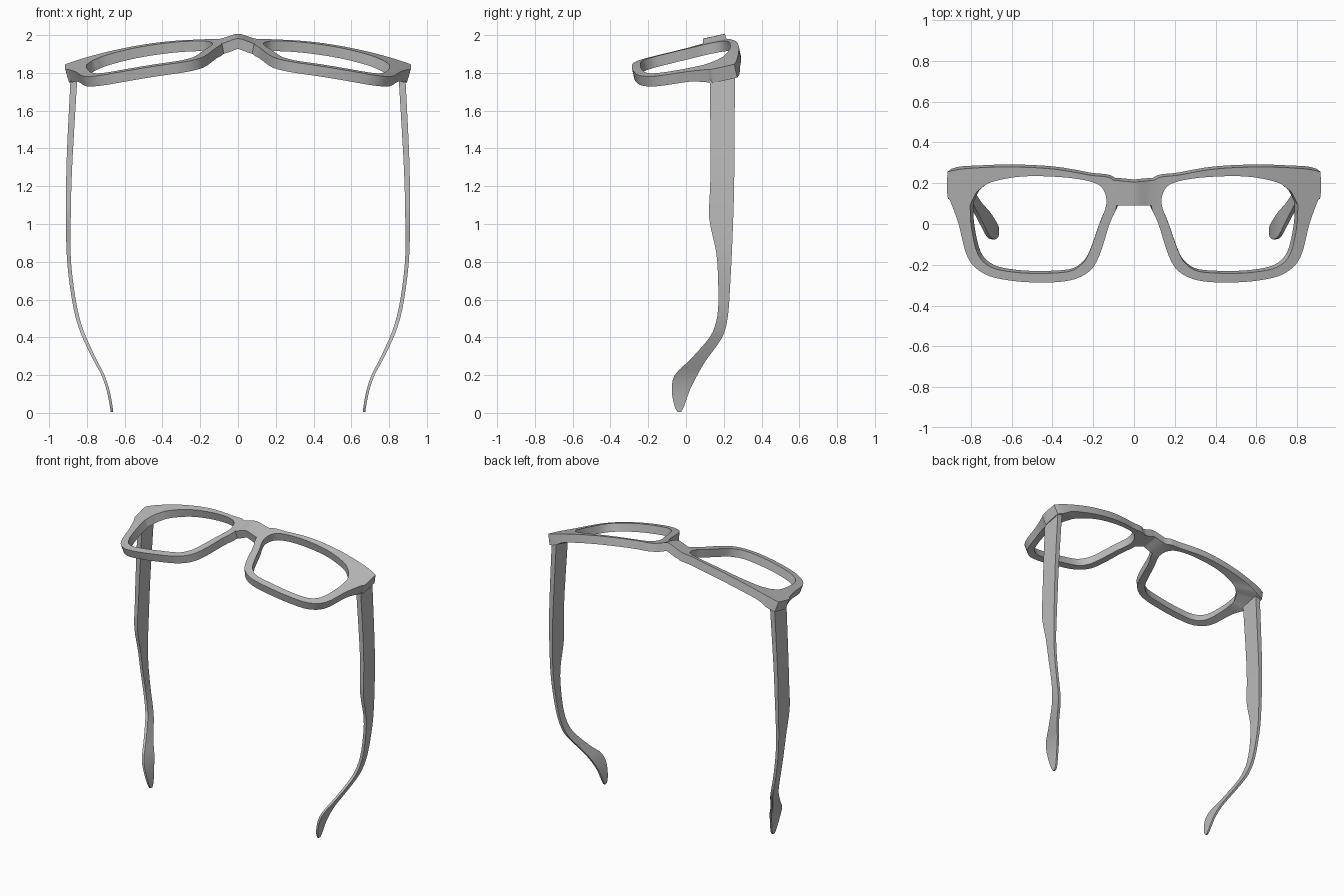
import bpy
import bmesh
from mathutils import Vector
from math import exp

if "Cube" in bpy.data.objects:
    bpy.data.objects.remove(bpy.data.objects["Cube"], do_unlink=True)

grey = bpy.data.materials.new("plain_grey")
grey.use_nodes = True
colour = (0.5, 0.5, 0.5, 1)
grey.diffuse_color = colour
grey.node_tree.nodes["Principled BSDF"].inputs["Base Color"].default_value = colour


def spline(points, steps, closed):
    """Smooth curve through points of any dimension."""
    pts = [Vector(p) for p in points]
    n = len(pts)

    def at(i):
        return pts[i % n] if closed else pts[max(0, min(n - 1, i))]
    out = []
    for i in range(n if closed else n - 1):
        a, b, c, d = (at(i + k) for k in (-1, 0, 1, 2))
        for s in range(steps):
            t = s / steps
            out.append(b + 0.5 * t * (c - a + t * (2 * a - 5 * b + 4 * c - d
                       + t * (3 * (b - c) + d - a))))
    if not closed:
        out.append(pts[-1])
    return out


def make_object(name, bm):
    mesh = bpy.data.meshes.new(name)
    bm.to_mesh(mesh)
    bm.free()
    mesh.materials.append(grey)
    ob = bpy.data.objects.new(name, mesh)
    bpy.context.collection.objects.link(ob)
    bpy.ops.object.select_all(action="DESELECT")
    ob.select_set(True)
    bpy.context.view_layer.objects.active = ob
    return ob


def surface(x, y):
    """Curved, tilted face of the frame with a raised bridge."""
    z = 1.98 + 0.22 * (y - 0.22) - 0.17 * x * x + 0.03 * exp(-(x / 0.065) ** 2)
    return Vector((x, y, z))


# Rim: outer x, y and lens opening x, y, running round one eye
rim = [
    (.10, .215, .155, .175), (.22, .24, .22, .21), (.40, .27, .36, .23),
    (.62, .28, .55, .233), (.82, .272, .70, .205), (.905, .258, .755, .17),
    (.915, .242, .775, .15), (.915, .14, .80, .10), (.90, .11, .803, .08),
    (.86, 0, .797, -.02), (.815, -.165, .765, -.15), (.733, -.245, .70, -.212),
    (.61, -.277, .59, -.236), (.46, -.287, .46, -.242), (.315, -.277, .32, -.233),
    (.22, -.233, .255, -.195), (.17, -.155, .22, -.14), (.12, 0, .17, 0),
    (.085, .09, .135, .10),
]
STEPS = 4
ring = spline(rim, STEPS, True)
bm = bmesh.new()
outer = [bm.verts.new(surface(p[0], p[1])) for p in ring]
inner = [bm.verts.new(surface(p[2], p[3])) for p in ring]
count = len(ring)
for i in range(count):
    j = (i + 1) % count
    bm.faces.new((outer[i], outer[j], inner[j], inner[i]))

# Bridge: columns from the nose side of the rim to the centre line
side = [outer[i % count] for i in range(count - STEPS, count + 1)]
previous = side
for k in range(1, 6):
    f = k / 5
    column = []
    for r, v in enumerate(side):
        mid_y = 0.09 + 0.115 * r / STEPS
        column.append(bm.verts.new(surface(v.co.x * (1 - f), v.co.y + (mid_y - v.co.y) * f)))
    for r in range(STEPS):
        bm.faces.new((previous[r], previous[r + 1], column[r + 1], column[r]))
    previous = column
bm.normal_update()
bmesh.ops.reverse_faces(bm, faces=[f for f in bm.faces if f.normal.z < 0])
frame = make_object("front_frame", bm)

# Thicker end pieces where the arms join
group = frame.vertex_groups.new(name="thickness")
for v in frame.data.vertices:
    at_end = min(1, max(0, (v.co.x - 0.80) / 0.06)) * min(1, max(0, (v.co.y - 0.02) / 0.1))
    group.add([v.index], 0.75 + 0.25 * at_end, "REPLACE")
mirror = frame.modifiers.new("mirror", "MIRROR")
mirror.merge_threshold = 0.001
solid = frame.modifiers.new("solid", "SOLIDIFY")
solid.thickness = 0.075
solid.offset = -1
solid.vertex_group = group.name
bpy.ops.object.convert(target="MESH")
bpy.ops.object.shade_smooth_by_angle(angle=0.6)

# Arms: height, centre x, thickness, front y, back y
sections = [
    (1.80, .867, .036, .125, .26), (1.4, .889, .032, .13, .256),
    (1.2, .896, .028, .128, .255), (1.03, .898, .025, .123, .25),
    (.85, .897, .021, .16, .243), (.7, .884, .02, .17, .235),
    (.55, .86, .02, .17, .226), (.45, .833, .02, .15, .21),
    (.38, .805, .02, .11, .18), (.28, .757, .018, .02, .107),
    (.2, .715, .016, -.06, .06), (.12, .688, .015, -.075, .02),
    (.04, .672, .014, -.062, -.008), (.005, .668, .012, -.045, -.025),
]
for name, sign in (("left_arm", 1), ("right_arm", -1)):
    bm = bmesh.new()
    loops = []
    for z, x, t, y0, y1 in spline(sections, 3, False):
        corners = ((-t, y0), (t, y0), (t, y1), (-t, y1))
        loops.append([bm.verts.new((sign * (x + dx / 2), y, z)) for dx, y in corners])
    for a, b in zip(loops, loops[1:]):
        for k in range(4):
            m = (k + 1) % 4
            bm.faces.new((a[k], a[m], b[m], b[k]))
    bm.faces.new(loops[0])
    bm.faces.new(loops[-1])
    bmesh.ops.recalc_face_normals(bm, faces=bm.faces)
    make_object(name, bm)
    bpy.ops.object.shade_smooth_by_angle(angle=0.6)
